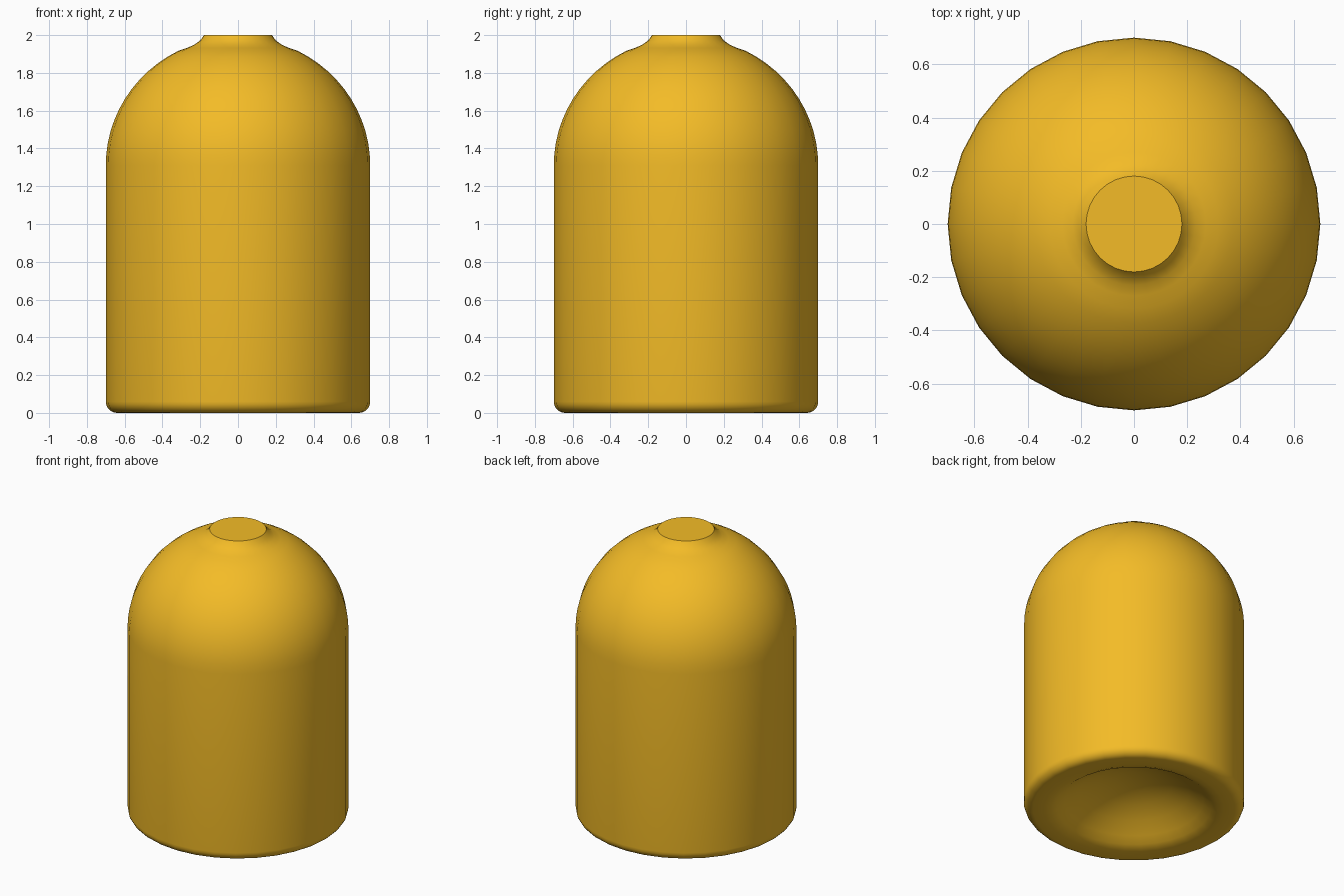
import bpy, bmesh, math

if "Cube" in bpy.data.objects:
    bpy.data.objects.remove(bpy.data.objects["Cube"])

SIDES = 32


def arc(cr, cz, rr, rz, a0, a1, n):
    """Points of an elliptical arc in the (radius, height) plane."""
    out = []
    for i in range(n + 1):
        a = math.radians(a0 + (a1 - a0) * i / n)
        out.append((cr + rr * math.cos(a), cz + rz * math.sin(a)))
    return out


def lathe(name, profile):
    """Revolve a profile around z; zero-radius ends become poles."""
    bm = bmesh.new()
    rings = []
    for r, z in profile:
        if r < 1e-5:
            rings.append([bm.verts.new((0, 0, z))] * SIDES)
        else:
            rings.append([bm.verts.new((r * math.cos(2 * math.pi * i / SIDES),
                                        r * math.sin(2 * math.pi * i / SIDES), z))
                          for i in range(SIDES)])
    for a, b in zip(rings, rings[1:]):
        for i in range(SIDES):
            j = (i + 1) % SIDES
            bm.faces.new(list(dict.fromkeys((a[i], a[j], b[j], b[i]))))
    bm.faces.new(rings[-1])  # flat cap
    bmesh.ops.recalc_face_normals(bm, faces=bm.faces[:])
    mesh = bpy.data.meshes.new(name)
    bm.to_mesh(mesh)
    bm.free()
    obj = bpy.data.objects.new(name, mesh)
    bpy.context.collection.objects.link(obj)
    return obj


# hollow dome under the base, from its centre out to the rim
profile = [(0, 0.21), (0.12, 0.20), (0.24, 0.167), (0.35, 0.115),
           (0.44, 0.055), (0.49, 0.02), (0.53, 0.004), (0.57, 0)]
# rounded foot
profile += arc(0.64, 0.06, 0.06, 0.06, -90, 0, 6)
# straight wall and domed shoulder
profile += arc(0, 1.31, 0.70, 0.68, 0, 63, 12)
# flared neck with flat top
profile += [(0.27, 1.932), (0.23, 1.95), (0.20, 1.972), (0.18, 2.0)]

body = lathe("domed_body", profile)

mat = bpy.data.materials.new("amber")
mat.diffuse_color = (0.9, 0.5, 0.02, 1)
mat.use_nodes = True
mat.node_tree.nodes["Principled BSDF"].inputs["Base Color"].default_value = mat.diffuse_color
body.data.materials.append(mat)

bpy.context.view_layer.objects.active = body
body.select_set(True)
bpy.ops.object.shade_smooth_by_angle(angle=math.radians(35))
